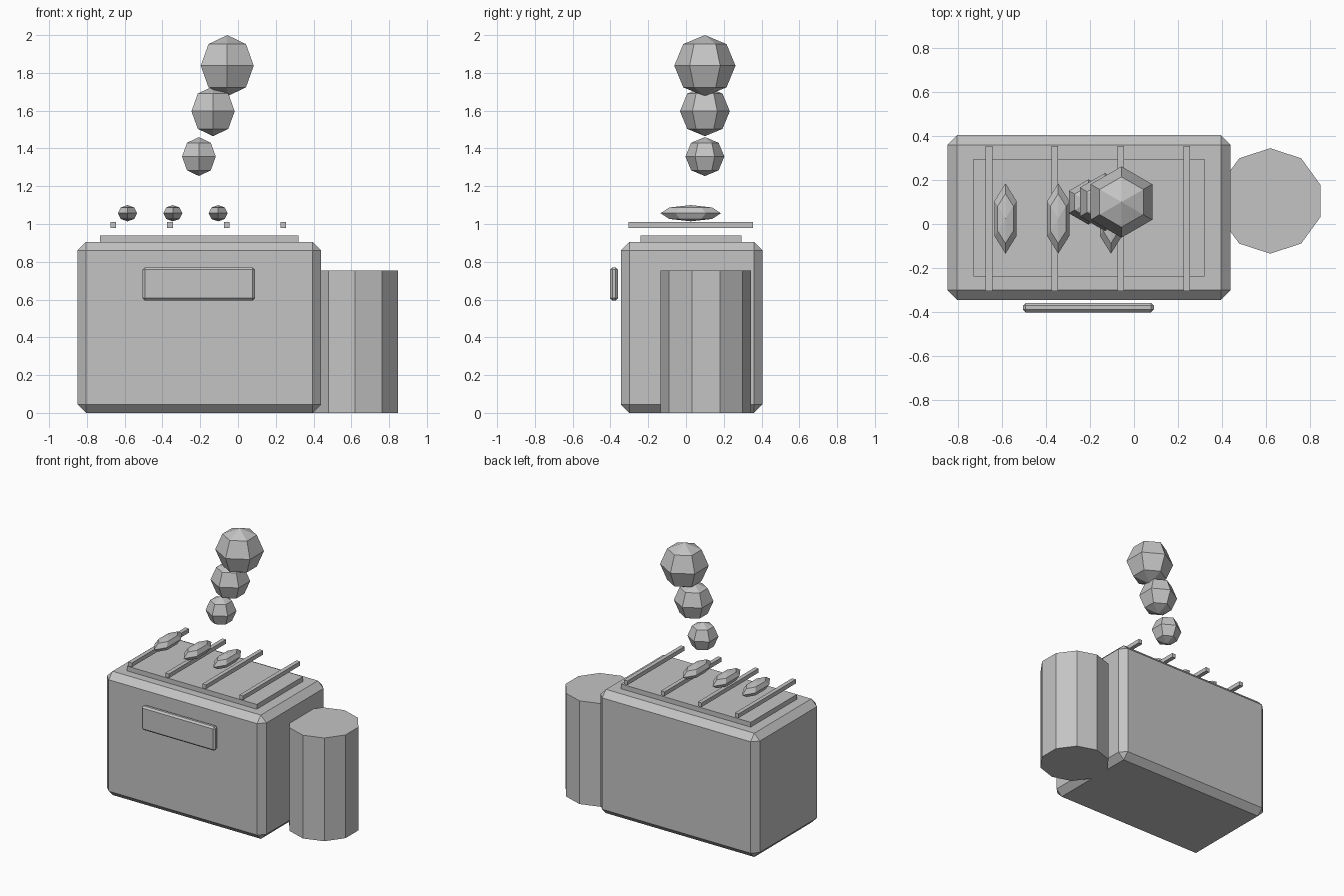
import bpy
import bmesh
from mathutils import Matrix, Vector

default = bpy.data.objects.get("Cube")
if default:
    bpy.data.objects.remove(default, do_unlink=True)

grey = bpy.data.materials.new("plain_grey")
grey.use_nodes = True
colour = (0.55, 0.55, 0.55, 1)
grey.diffuse_color = colour
grey.node_tree.nodes["Principled BSDF"].inputs["Base Color"].default_value = colour


def finish(name, bm):
    mesh = bpy.data.meshes.new(name)
    bm.to_mesh(mesh)
    bm.free()
    mesh.materials.append(grey)
    obj = bpy.data.objects.new(name, mesh)
    bpy.context.collection.objects.link(obj)
    return obj


def box(name, low, high, bevel=0):
    low, high = Vector(low), Vector(high)
    bm = bmesh.new()
    bmesh.ops.create_cube(bm, size=1, matrix=Matrix.LocRotScale(
        (low + high) / 2, None, high - low))
    obj = finish(name, bm)
    if bevel:
        mod = obj.modifiers.new("chamfer", "BEVEL")
        mod.width = bevel
        mod.segments = 1
    return obj


def ball(name, centre, radii):
    bm = bmesh.new()
    bmesh.ops.create_uvsphere(bm, u_segments=6, v_segments=4, radius=1,
                              matrix=Matrix.LocRotScale(centre, None, radii))
    return finish(name, bm)


# Grill body, cooking plate and front handle
box("grill_body", (-0.85, -0.345, 0), (0.44, 0.405, 0.905), 0.045)
box("cooking_plate", (-0.73, -0.24, 0.86), (0.32, 0.295, 0.94))
box("front_handle", (-0.505, -0.402, 0.595), (0.09, -0.36, 0.77), 0.012)

# Grate bars
for i in range(4):
    x = -0.66 + 0.3 * i
    box(f"grate_bar_{i + 1}", (x - 0.015, -0.305, 0.98), (x + 0.015, 0.355, 1.01))

# Sausages on the grate
for i in range(3):
    ball(f"sausage_{i + 1}", (-0.585 + 0.24 * i, 0.025, 1.057), (0.058, 0.16, 0.043))

# Rising smoke puffs
for i, (x, z, r) in enumerate([(-0.207, 1.357, 0.103), (-0.132, 1.597, 0.132),
                               (-0.057, 1.838, 0.162)]):
    ball(f"smoke_puff_{i + 1}", (x, 0.1, z), (r, r, r))

# Gas tank at the side
bm = bmesh.new()
bmesh.ops.create_cone(bm, cap_ends=True, segments=10, radius1=0.24, radius2=0.24,
                      depth=0.755, matrix=Matrix.Translation((0.62, 0.105, 0.3775)))
finish("gas_tank", bm)
